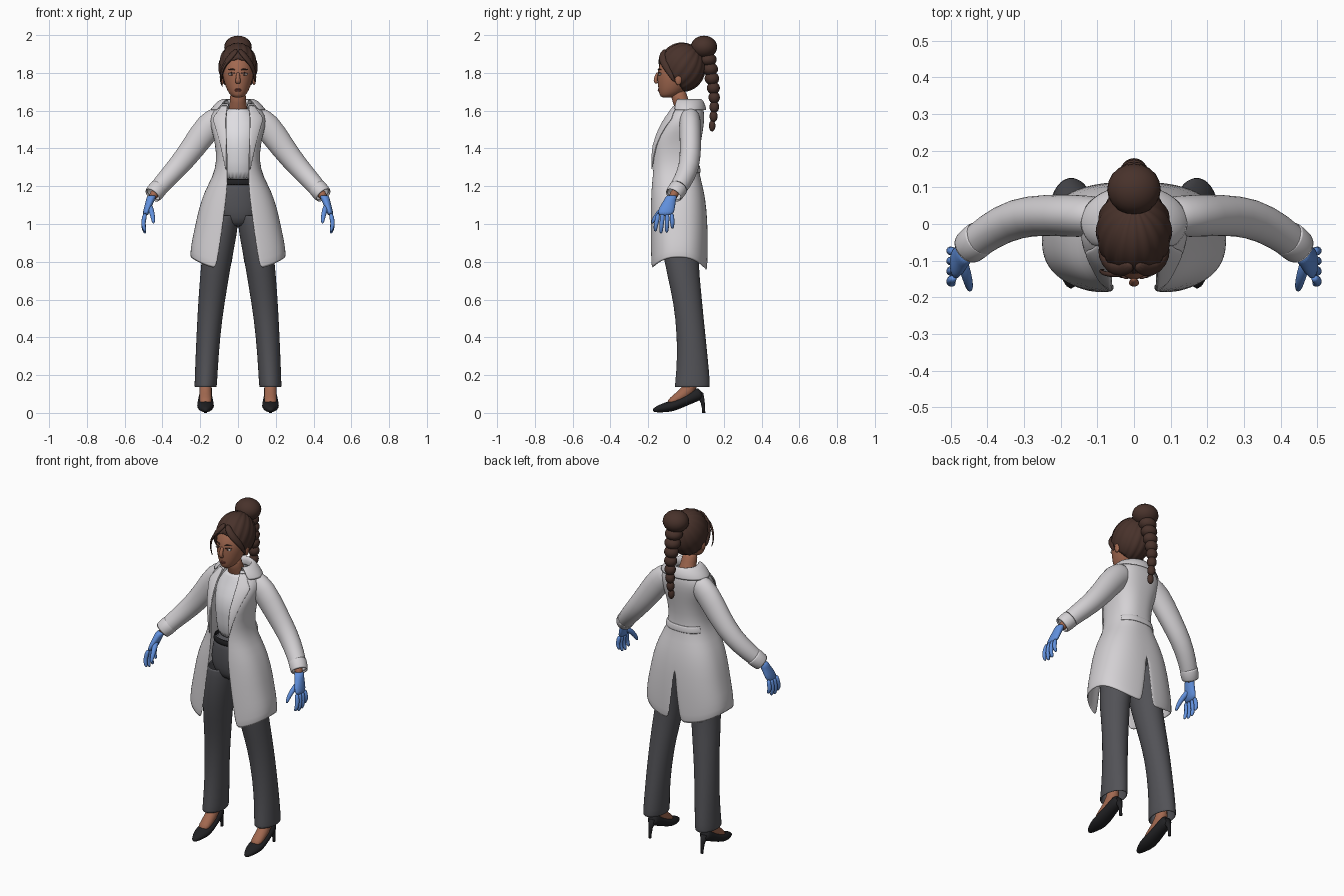
import bpy
import bmesh
from math import sin, cos, pi, asin, atan2
from mathutils import Vector, Matrix

start_cube = bpy.data.objects.get("Cube")
if start_cube:
    bpy.data.objects.remove(start_cube, do_unlink=True)


def material(name, *rgb):
    mat = bpy.data.materials.new(name)
    mat.use_nodes = True
    mat.diffuse_color = (*rgb, 1)
    mat.node_tree.nodes["Principled BSDF"].inputs["Base Color"].default_value = (*rgb, 1)
    return mat


HAIR = material("dark brown hair", .065, .032, .024)
SKIN = material("warm brown skin", .36, .14, .08)
COAT = material("pale grey coat", .66, .64, .66)
SHIRT = material("white shirt", .74, .73, .76)
TROUSERS = material("charcoal trousers", .085, .085, .095)
GLOVE = material("blue glove", .12, .28, .72)
BLACK = material("black leather", .015, .015, .017)
EYE = material("eye white", .6, .56, .53)
LIP = material("dark rose lip", .24, .07, .05)


def finish(name, bm, mat, mirror=False, thick=0, sub=1):
    """Turn a bmesh into a smooth object with its modifiers."""
    bmesh.ops.recalc_face_normals(bm, faces=bm.faces)
    mesh = bpy.data.meshes.new(name)
    bm.to_mesh(mesh)
    bm.free()
    mesh.materials.append(mat)
    mesh.shade_smooth()
    obj = bpy.data.objects.new(name, mesh)
    bpy.context.collection.objects.link(obj)
    if mirror:
        obj.modifiers.new("Mirror", "MIRROR")
    if thick:
        shell = obj.modifiers.new("Solidify", "SOLIDIFY")
        shell.thickness, shell.offset = thick, 0
    if sub:
        smooth = obj.modifiers.new("Subdivision", "SUBSURF")
        smooth.levels = smooth.render_levels = sub
    return obj


def skin_rows(bm, rows, closed):
    """Fill quads between neighbouring rows of vertices."""
    for low, high in zip(rows, rows[1:]):
        count = len(low)
        for j in range(count if closed else count - 1):
            k = (j + 1) % count
            bm.faces.new((low[j], low[k], high[k], high[j]))


def tube(name, rings, mat, seg=16, ref=(1, 0, 0), axis=None, caps=True, **options):
    """Loft ellipses given as (x, y, z, width, height) along their path."""
    bm = bmesh.new()
    points = [Vector(ring[:3]) for ring in rings]
    ref, rows = Vector(ref), []
    for i, ring in enumerate(rings):
        ahead, behind = points[min(i + 1, len(points) - 1)], points[max(i - 1, 0)]
        tangent = Vector(axis) if axis else (ahead - behind).normalized()
        u = (ref - tangent * ref.dot(tangent)).normalized()
        v = tangent.cross(u)
        turns = [2 * pi * j / seg for j in range(seg)]
        rows.append([bm.verts.new(points[i] + u * ring[3] * cos(t) + v * ring[-1] * sin(t))
                     for t in turns])
    skin_rows(bm, rows, True)
    if caps:
        bm.faces.new(rows[0])
        bm.faces.new(rows[-1])
    return finish(name, bm, mat, **options)


def stack(name, rings, mat, **options):
    """Loft level ellipses given as (x, y, z, width, depth)."""
    return tube(name, rings, mat, seg=24, axis=(0, 0, 1), **options)


def ellipsoid(name, center, radii, mat, **options):
    bm = bmesh.new()
    place = Matrix.Translation(center) @ Matrix.Diagonal(radii).to_4x4()
    bmesh.ops.create_uvsphere(bm, u_segments=20, v_segments=12, radius=1, matrix=place)
    return finish(name, bm, mat, sub=0, **options)


def lookup(table, z):
    """Interpolate a table sorted by rising first column."""
    z = min(max(z, table[0][0]), table[-1][0])
    for a, b in zip(table, table[1:]):
        if z <= b[0]:
            f = (z - a[0]) / (b[0] - a[0])
            return [p + (q - p) * f for p, q in zip(a[1:], b[1:])]


# Coat outline by height: half width, front, back, half opening
OUTLINE = [(.75, .25, -.19, .11, .115), (.85, .245, -.19, .112, .1),
           (.95, .228, -.19, .112, .085), (1.08, .205, -.188, .106, .068),
           (1.18, .17, -.185, .09, .056), (1.25, .13, -.18, .07, .055),
           (1.33, .108, -.178, .06, .055), (1.43, .118, -.185, .074, .058),
           (1.48, .132, -.16, .083, .06), (1.55, .148, -.115, .094, .06),
           (1.6, .13, -.08, .092, .058), (1.64, .075, -.055, .075, .045)]
POWER = .8


def coat_point(z, a, off=0):
    """Point on the coat; a runs from the front over the side to the back."""
    wide, front, back, _ = lookup(OUTLINE, z)
    depth = (back - front) / 2 + off
    side, c = abs(sin(a)) ** POWER, cos(a)
    y = (front + back) / 2 - depth * (abs(c) ** POWER) * (1 if c > 0 else -1)
    lift = .07 * sin(a) ** 2 * max(0, 1 - z) * 4
    return Vector(((wide + off) * side, y, z + lift))


def opening(z):
    wide, _, _, gap = lookup(OUTLINE, z)
    return asin((gap / wide) ** (1 / POWER))


def coat_panel(name, heights, first, last, off=0, thick=.008, seg=20):
    bm, rows = bmesh.new(), []
    for z in heights:
        a, b = first(z), last(z)
        rows.append([bm.verts.new(coat_point(z, a + (b - a) * j / seg, off))
                     for j in range(seg + 1)])
    skin_rows(bm, rows, False)
    return finish(name, bm, COAT, mirror=True, thick=thick)


# Coat body with a back slit, lapels, half belt and collar
coat_panel("coat_body", [row[0] for row in OUTLINE], opening,
           lambda z: pi - max(0, 1 - z) * .36)
LAPEL = [(1.28, .03), (1.42, .32), (1.53, .55), (1.56, .72), (1.58, .5), (1.63, .5)]
coat_panel("coat_lapels", [row[0] for row in LAPEL], opening,
           lambda z: opening(z) + lookup(LAPEL, z)[0], off=.009, seg=6)
coat_panel("coat_half_belt", (1.27, 1.29, 1.31), lambda z: pi * .68, lambda z: pi, off=.007)

bm, rows = bmesh.new(), []
for z, wide, deep in ((1.61, .066, .066), (1.665, .068, .07), (1.655, .1, .085), (1.6, .148, .102)):
    arc = [pi * (.26 + .74 * j / 14) for j in range(15)]
    rows.append([bm.verts.new((wide * sin(a), .005 - deep * cos(a), z)) for a in arc])
skin_rows(bm, rows, False)
finish("coat_collar", bm, COAT, mirror=True, thick=.008)

# Sleeves with turned cuffs
tube("sleeves", [(.09, .02, 1.565, .05, .06), (.15, .022, 1.53, .056, .073), (.24, .025, 1.4, .053, .062),
                 (.32, .018, 1.3, .052, .054), (.395, -.02, 1.22, .047, .047), (.45, -.065, 1.155, .041, .042)],
     COAT, ref=(0, 1, 0), caps=False, thick=.008, mirror=True)
tube("sleeve_cuffs", [(.415, -.035, 1.197, .048), (.455, -.068, 1.15, .045)], COAT,
     ref=(0, 1, 0), caps=False, thick=.008, mirror=True)

# Shirt
stack("shirt", [(0, -.045, 1.22, .095, .072), (0, -.05, 1.33, .094, .074), (0, -.055, 1.45, .105, .085),
                (0, -.02, 1.54, .115, .07), (0, -.01, 1.6, .07, .054), (0, -.01, 1.615, .052, .048)], SHIRT)

# Trousers and belt
stack("trouser_hips", [(0, -.03, .98, .06, .07), (0, -.025, 1.03, .135, .1), (0, -.025, 1.1, .145, .108),
                       (0, -.035, 1.18, .122, .095), (0, -.042, 1.25, .103, .083)], TROUSERS)
stack("trouser_legs", [(.172, .033, .135, .056, .09), (.17, .035, .16, .057, .09), (.164, .035, .3, .058, .077),
                       (.15, .02, .5, .063, .071), (.133, 0, .65, .071, .077), (.115, -.026, .8, .077, .088),
                       (.09, -.03, .95, .083, .1), (.073, -.027, 1.05, .075, .102)],
      TROUSERS, caps=False, thick=.006, mirror=True)
stack("belt", [(0, -.04, 1.205, .117, .092), (0, -.042, 1.24, .108, .087)], BLACK, caps=False, thick=.008)

# Feet, pointed shoes and thin heels
tube("feet", [(.172, -.1, .045, .034, .018), (.172, -.04, .08, .034, .03), (.172, .02, .12, .034, .04),
              (.172, .04, .2, .034)], SKIN, mirror=True)
tube("shoes", [(.172, -.178, .012, .01), (.172, -.135, .024, .033, .022), (.172, -.08, .033, .049, .031),
               (.172, -.01, .06, .041, .026), (.172, .05, .092, .036, .034), (.172, .085, .11, .03, .034)],
     BLACK, mirror=True)
tube("shoe_heels", [(.172, .07, .1, .024), (.172, .088, .06, .012), (.172, .093, .02, .008),
                    (.172, .094, 0, .009)], BLACK, seg=10, mirror=True, sub=0)

# Wrists and gloved hands
tube("wrists", [(.425, -.045, 1.185, .026), (.462, -.08, 1.13, .024)], SKIN, mirror=True)
stack("glove_palms", [(.455, -.075, 1.155, .026, .032), (.463, -.083, 1.13, .023, .03),
                      (.477, -.1, 1.09, .02, .042), (.492, -.112, 1.04, .017, .047)], GLOVE, mirror=True)
for i, finger in enumerate(("index", "middle", "ring", "little")):
    base, tip = -.147 + .024 * i, -.162 + .03 * i
    drop = (.01, 0, .004, .025)[i]
    tube("glove_" + finger + "_fingers",
         [(.49, base, 1.06, .014), (.502, (base + tip) / 2, 1.01, .013),
          (.5, tip, .975 + drop, .012), (.49, tip, .948 + drop, .008)], GLOVE, seg=8, mirror=True)
tube("glove_thumbs", [(.472, -.09, 1.105, .018), (.458, -.135, 1.07, .016), (.45, -.165, 1.035, .013),
                      (.447, -.182, 1.0, .008)], GLOVE, seg=8, mirror=True)

# Neck and head
tube("neck", [(0, 0, 1.57, .06, .045), (0, -.01, 1.61, .05, .045), (0, -.03, 1.65, .042), (0, -.045, 1.71, .044)], SKIN)
stack("head", [(0, -.105, 1.668, .022, .026), (0, -.085, 1.684, .044, .056), (0, -.07, 1.72, .064, .078),
               (0, -.055, 1.77, .079, .097), (0, -.047, 1.81, .084, .105), (0, -.038, 1.85, .084, .1),
               (0, -.03, 1.89, .074, .088), (0, -.025, 1.93, .04, .05)], SKIN)
ellipsoid("ears", (.085, -.04, 1.765), (.01, .018, .03), SKIN, mirror=True)

# Face details
tube("nose", [(0, -.146, 1.805, .009), (0, -.157, 1.78, .01), (0, -.164, 1.758, .015, .012),
              (0, -.152, 1.742, .014, .008)], SKIN, seg=12)
ellipsoid("eyes", (.034, -.138, 1.792), (.016, .007, .007), EYE, mirror=True)
ellipsoid("irises", (.034, -.143, 1.792), (.006, .004, .0065), HAIR, mirror=True)
for part, z, size in (("upper_lashes", 1.8, .0025), ("eyebrows", 1.818, .004)):
    tube(part, [(.014, -.149, z - .003, size), (.034, -.144, z + .004, size),
                (.056, -.128, z - .003, size / 2)], HAIR, seg=8, ref=(0, 0, 1), mirror=True)
for part, z in (("upper_lip", 1.714), ("lower_lip", 1.705)):
    tube(part, [(-.024, -.134, 1.709, .002), (-.008, -.146, z, .005), (.008, -.146, z, .005),
                (.024, -.134, 1.709, .002)], LIP, seg=8, ref=(0, 0, 1))

# Swept-back hair with strands meeting at the bun
bm = bmesh.new()
bmesh.ops.create_uvsphere(bm, u_segments=64, v_segments=20, radius=1)
for v in bm.verts:
    around = Vector((v.co.x, v.co.y)).length
    v.co *= 1 + .025 * around * cos(16 * atan2(v.co.y, v.co.x))
shape = Matrix.Translation((0, -.02, 1.83)) @ Matrix.Diagonal((.098, .118, .125, 1))
bm.transform(shape @ Matrix.Rotation(-.65, 4, "X"))
bmesh.ops.bisect_plane(bm, geom=bm.verts[:] + bm.edges[:] + bm.faces[:], clear_outer=True,
                       plane_co=(0, -.13, 1.87), plane_no=(0, -.18, -.13))
finish("hair_cap", bm, HAIR, thick=.008, sub=0)
tube("hair_fringe", [(.004, -.11, 1.925, .016, .01), (.035, -.132, 1.89, .022, .012),
                     (.07, -.118, 1.85, .02, .012), (.09, -.085, 1.8, .016, .01),
                     (.09, -.06, 1.75, .006)], HAIR, seg=10, ref=(0, 1, 1), mirror=True)
tube("hair_wisp", [(-.02, -.135, 1.89, .008), (-.065, -.14, 1.855, .008), (-.09, -.132, 1.8, .006),
                   (-.092, -.125, 1.75, .004), (-.08, -.125, 1.72, .002)], HAIR, seg=8)

# Bun and beaded ponytail
ellipsoid("hair_bun", (0, .095, 1.937), (.073, .07, .06), HAIR)
for i in range(8):
    f = i / 7
    size = .05 - .032 * f
    ellipsoid("ponytail_bead_" + str(i + 1), (0, .115 + .035 * sin(f * 2.4), 1.87 - .35 * f),
              (size, size * .95, .036 - .006 * f), HAIR)
